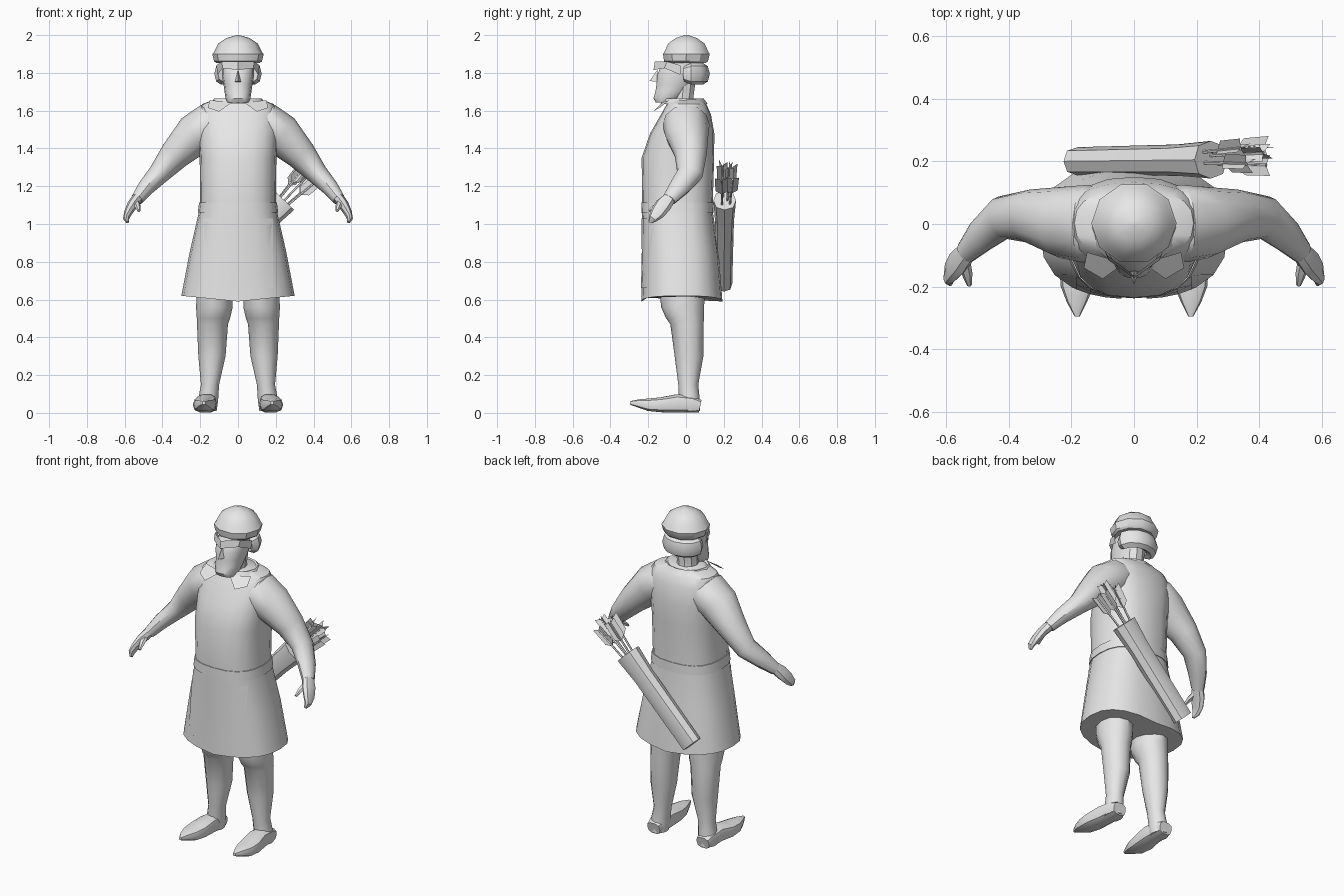
import bpy, bmesh, math
from mathutils import Vector

grey = bpy.data.materials.new("plain_grey")
grey.diffuse_color = (0.8, 0.8, 0.8, 1)
X, Y, Z = Vector((1, 0, 0)), Vector((0, 1, 0)), Vector((0, 0, 1))


def make(name, verts, faces, mirror=False):
    me = bpy.data.meshes.new(name)
    me.from_pydata([tuple(v) for v in verts], [], faces)
    bm = bmesh.new()
    bm.from_mesh(me)
    bmesh.ops.recalc_face_normals(bm, faces=bm.faces)
    bm.to_mesh(me)
    bm.free()
    me.materials.append(grey)
    ob = bpy.data.objects.new(name, me)
    bpy.context.collection.objects.link(ob)
    if mirror:
        ob.modifiers.new("mirror", 'MIRROR').use_mirror_merge = False
    return ob


def loft(name, rings, n=12, p=2.0, ref=X, flat=False, mirror=False, caps=True):
    """Rings are (x, y, z, radius along ref, radius across)."""
    cs = [Vector(r[:3]) for r in rings]
    verts, faces = [], []
    for i, r in enumerate(rings):
        t = Z if flat else (cs[min(i + 1, len(cs) - 1)] - cs[max(i - 1, 0)]).normalized()
        u = (ref - t * ref.dot(t)).normalized()
        w = t.cross(u)
        for k in range(n):
            a = 2 * math.pi * k / n
            c, s = math.cos(a), math.sin(a)
            c = math.copysign(abs(c) ** (2 / p), c)
            s = math.copysign(abs(s) ** (2 / p), s)
            verts.append(cs[i] + u * c * r[3] + w * s * r[4])
    for i in range(len(rings) - 1):
        for k in range(n):
            a, b = i * n + k, i * n + (k + 1) % n
            faces.append((a, b, b + n, a + n))
    if caps:
        faces.append(tuple(range(n)))
        faces.append(tuple(range(len(verts) - n, len(verts))))
    return make(name, verts, faces, mirror)


# tunic: flared skirt, straight body, sloping shoulders
P = 2.5
skirt = [(0, -.022, .6, .30, .215), (0, -.03, .85, .256, .202), (0, -.045, 1.06, .208, .188)]
body = [(0, -.045, 1.12, .2, .187), (0, -.043, 1.35, .203, .192), (0, -.02, 1.48, .212, .17),
        (0, 0, 1.58, .215, .132), (0, .003, 1.635, .19, .105), (0, .0, 1.66, .12, .085)]
tunic = loft("tunic", skirt + body, 20, P, flat=True)
for v in tunic.data.vertices[:20]:
    v.co.z += .03 * abs(v.co.x) / .3 - .01

# belt
loft("belt", [(0, -.045, 1.06, .213, .192), (0, -.045, 1.115, .206, .191)], 20, P, flat=True)


def skirt_front(x, z):
    for a, b in zip(skirt, skirt[1:]):
        if z <= b[2]:
            break
    t = (z - a[2]) / (b[2] - a[2])
    cy, rx, ry = (a[i] + (b[i] - a[i]) * t for i in (1, 3, 4))
    return cy - ry * (1 - min(1, x / rx) ** P) ** (1 / P) - .003


# thin front panels following the skirt
xs, zs = (.04, .09, .14, .185), (.66, .85, 1.03)
make("skirt_panel", [(x, skirt_front(x, z), z) for z in zs for x in xs],
     [(j * 4 + i, j * 4 + i + 1, j * 4 + i + 5, j * 4 + i + 4) for j in range(2) for i in range(3)], True)

# collar ring and pointed flaps
loft("collar", [(0, -.01, 1.635, .15, .125), (0, -.012, 1.665, .125, .105), (0, -.015, 1.65, .09, .08)],
     12, flat=True, caps=False)
make("collar_flap", [(.03, -.125, 1.645), (.15, -.09, 1.655), (.16, -.14, 1.615), (.1, -.175, 1.595)],
     [(0, 1, 2), (0, 2, 3)], True)

# sleeves and forearms
loft("arm", [(.1, 0, 1.53, .11, .09), (.15, 0, 1.525, .125, .115), (.225, .005, 1.475, .115, .112),
             (.335, .025, 1.365, .085, .082), (.42, .02, 1.265, .07, .057), (.49, -.04, 1.19, .055, .044),
             (.535, -.09, 1.13, .038, .033)], 12, ref=Y, mirror=True)
# hands
loft("hand", [(.53, -.085, 1.14, .034, .03), (.56, -.12, 1.1, .045, .028), (.582, -.15, 1.06, .04, .022),
              (.592, -.175, 1.03, .025, .016), (.585, -.19, 1.01, .01, .008)], 8, ref=Y, mirror=True)
loft("thumb", [(.545, -.11, 1.12, .022, .018), (.532, -.16, 1.095, .017, .014),
               (.525, -.195, 1.07, .008, .008)], 6, mirror=True)

# legs: baggy knees tucked into boots
loft("leg", [(.125, -.02, .66, .092, .12), (.125, -.018, .56, .097, .114), (.13, -.005, .5, .088, .1),
             (.135, .005, .47, .082, .088), (.138, .016, .3, .072, .076), (.148, .012, .15, .048, .053),
             (.158, .018, .07, .053, .055), (.163, .02, .01, .05, .055)], 12, flat=True, mirror=True)
# boot feet with upturned toes
loft("foot", [(.165, .075, .035, .042, .035), (.165, .03, .045, .053, .045), (.168, -.05, .05, .055, .05),
              (.178, -.13, .043, .061, .041), (.182, -.2, .043, .052, .034), (.182, -.25, .05, .032, .023),
              (.181, -.295, .053, .008, .01)], 10, 2.8, mirror=True)

# neck and head
loft("neck", [(0, -.01, 1.62, .065, .065), (0, -.02, 1.67, .06, .062), (0, -.01, 1.76, .065, .065)], 10, flat=True)
loft("head", [(0, -.12, 1.642, .055, .04), (0, -.1, 1.665, .066, .074), (0, -.08, 1.7, .071, .084),
              (0, -.06, 1.74, .077, .098), (0, -.045, 1.79, .086, .11), (0, -.03, 1.83, .086, .107),
              (0, -.01, 1.87, .08, .095)], 14, 2.3, flat=True)
# nose
make("nose", [(0, -.152, 1.815), (.02, -.145, 1.752), (-.02, -.145, 1.752), (0, -.193, 1.757)],
     [(0, 1, 3), (0, 3, 2), (1, 2, 3), (0, 2, 1)])
# pointed fringe across the forehead
make("fringe", [(0, -.172, 1.815), (0, -.165, 1.86), (.085, -.1, 1.86), (.082, -.115, 1.825),
                (.115, -.03, 1.84), (.108, -.03, 1.79)], [(0, 3, 2, 1), (3, 5, 4, 2)], True)
# rolled hair around the back of the head
hair = []
for i in range(9):
    a = math.radians(-25 + 230 * i / 8)
    s = .7 if i in (0, 8) else 1
    hair.append((.09 * math.cos(a), .02 + .07 * math.sin(a), 1.795, .057 * s, .036 * s))
loft("hair_roll", hair, 8, ref=Z)

# cap with a rolled brim
loft("cap", [(0, 0, 1.852, .115, .11), (0, 0, 1.862, .127, .122), (0, .002, 1.9, .136, .13),
             (0, .002, 1.912, .126, .122), (0, .002, 1.955, .105, .102), (0, .002, 1.985, .06, .058),
             (0, .002, 2.0, .008, .008)], 10, flat=True)

# slanted quiver on the back
low, top = Vector((-.18, .2, .685)), Vector((.245, .205, 1.125))
d = (top - low).normalized()
side = d.cross(Y).normalized()
quiver = loft("quiver", [(*low, .045, .062), (*low.lerp(top, .75), .05, .062), (*top, .06, .072)], 8, 2.4, ref=Y)

# arrows with crossed feathers
for i, (s, y, ln) in enumerate([(-.035, -.02, .2), (.03, -.015, .21), (0, .02, .24),
                                (-.03, .04, .2), (.035, .035, .19)]):
    base = top - d * .06 + side * s * .7 + Y * y * .6
    tip = top + d * ln + side * s * 1.5 + Y * y
    loft("arrow_shaft", [(*base, .006, .006), (*tip, .006, .006)], 5, ref=Y)
    ax = (tip - base).normalized()
    verts, faces = [], []
    for k in range(2):
        a = math.pi / 2 * k + .5 * i
        w = (Y * math.cos(a) + side * math.sin(a)) * .033
        b = len(verts)
        verts += [tip - ax * .12, tip - ax * .09 + w, tip + ax * .015 + w, tip,
                  tip + ax * .015 - w, tip - ax * .09 - w]
        faces += [(b, b + 1, b + 2, b + 3), (b, b + 3, b + 4, b + 5)]
    make("arrow_feathers", verts, faces)

# smooth shading with crisp edges
for ob in bpy.context.scene.objects:
    ob.select_set(True)
    bpy.context.view_layer.objects.active = ob
bpy.ops.object.shade_smooth_by_angle(angle=math.radians(35))
